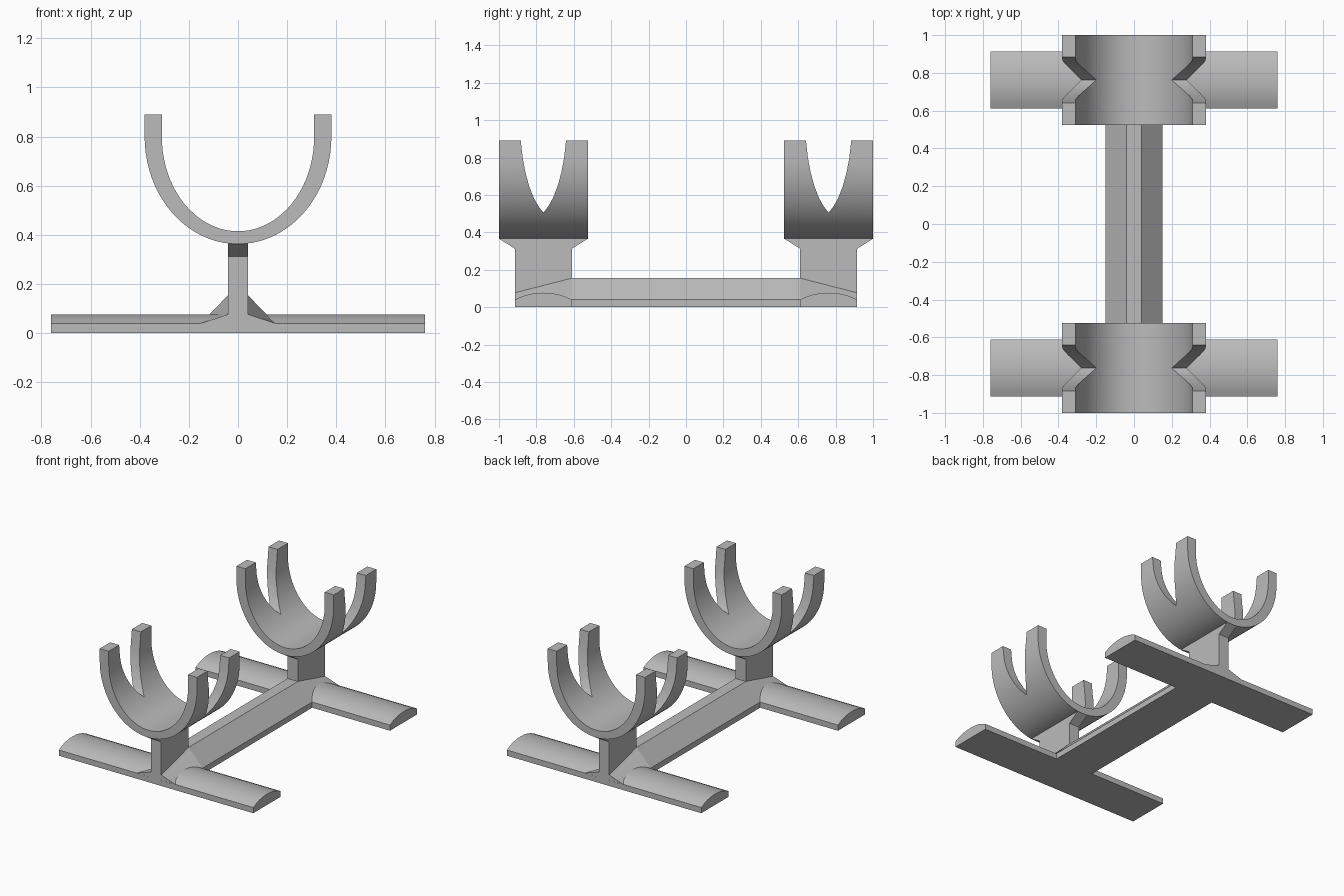
import bpy, bmesh, math

if "Cube" in bpy.data.objects:
    bpy.data.objects.remove(bpy.data.objects["Cube"])

grey = bpy.data.materials.new("plain grey")
grey.diffuse_color = (0.5, 0.5, 0.5, 1)
grey.use_nodes = True
grey.node_tree.nodes["Principled BSDF"].inputs["Base Color"].default_value = grey.diffuse_color
CY = 0.7625   # centre of each support along y


def loft(name, rings, smooth=None):
    """Join matching closed rings of points and cap both ends."""
    bm = bmesh.new()
    vs = [[bm.verts.new(p) for p in r] for r in rings]
    n = len(rings[0])
    for a, b in zip(vs, vs[1:]):
        for i in range(n):
            j = (i + 1) % n
            bm.faces.new((a[i], a[j], b[j], b[i]))
    bm.faces.new(vs[0])
    bm.faces.new(vs[-1])
    bmesh.ops.recalc_face_normals(bm, faces=bm.faces[:])
    me = bpy.data.meshes.new(name)
    bm.to_mesh(me)
    bm.free()
    me.materials.append(grey)
    ob = bpy.data.objects.new(name, me)
    bpy.context.collection.objects.link(ob)
    if smooth:
        shade(ob, smooth)
    return ob


def shade(ob, angle):
    bpy.ops.object.select_all(action='DESELECT')
    ob.select_set(True)
    bpy.context.view_layer.objects.active = ob
    bpy.ops.object.shade_smooth_by_angle(angle=math.radians(angle))


def u_profile(y):
    """U-shaped cradle section: straight tips over a half ellipse."""
    def arc(rx, rz):
        return [(-rx * math.cos(math.pi * i / 40), y,
                 0.8 - rz * math.sin(math.pi * i / 40)) for i in range(41)]
    return ([(-0.38, y, 0.89)] + arc(0.38, 0.437) + [(0.38, y, 0.89), (0.31, y, 0.89)]
            + arc(0.31, 0.385)[::-1] + [(-0.31, y, 0.89)])


# Spine beam, sloping down across the feet at both ends
def spine_ring(y, top):
    return [(-0.152, y, 0), (0.152, y, 0), (0.152, y, 0.04), (0.04, y, top),
            (-0.04, y, top), (-0.152, y, 0.04)]


loft("spine_beam", [spine_ring(-0.914, 0.077), spine_ring(-0.61, 0.155),
                    spine_ring(0.61, 0.155), spine_ring(0.914, 0.077)])

for side, s in (("front", -1), ("back", 1)):
    c = s * CY

    # Crosswise foot with a domed top
    half = [(0.152, 0.04), (0.115, 0.057), (0.08, 0.068), (0.04, 0.075)]
    prof = ([(-0.152, 0)] + [(-y, z) for y, z in half] + [(0, 0.077)]
            + half[::-1] + [(0.152, 0)])
    loft(side + "_foot", [[(x, c + y, z) for y, z in prof] for x in (-0.76, 0.76)], 30)

    # Stem, flared under the cradle
    stem = [(-0.152, 0.01), (0.152, 0.01), (0.152, 0.312), (0.2375, 0.366),
            (-0.2375, 0.366), (-0.152, 0.312)]
    loft(side + "_stem", [[(x, c + y, z) for y, z in stem] for x in (-0.04, 0.04)])

    # Cradle with a tapering notch cut through both arms
    cradle = loft(side + "_cradle", [u_profile(c - 0.2375), u_profile(c + 0.2375)])
    edge = [(0.124, 1.0), (0.121, 0.89), (0.111, 0.8), (0.096, 0.72), (0.077, 0.65),
            (0.052, 0.585), (0.027, 0.54)]
    notch = [(-y, z) for y, z in edge] + [(0, 0.505)] + edge[::-1]
    cutter = loft(side + "_notch_cutter", [[(x, c + y, z) for y, z in notch] for x in (-0.6, 0.6)])
    mod = cradle.modifiers.new("notch", 'BOOLEAN')
    mod.operation, mod.solver, mod.object = 'DIFFERENCE', 'EXACT', cutter
    bpy.ops.object.select_all(action='DESELECT')
    cradle.select_set(True)
    bpy.context.view_layer.objects.active = cradle
    bpy.ops.object.modifier_apply(modifier=mod.name)
    bpy.data.objects.remove(cutter)
    shade(cradle, 30)
